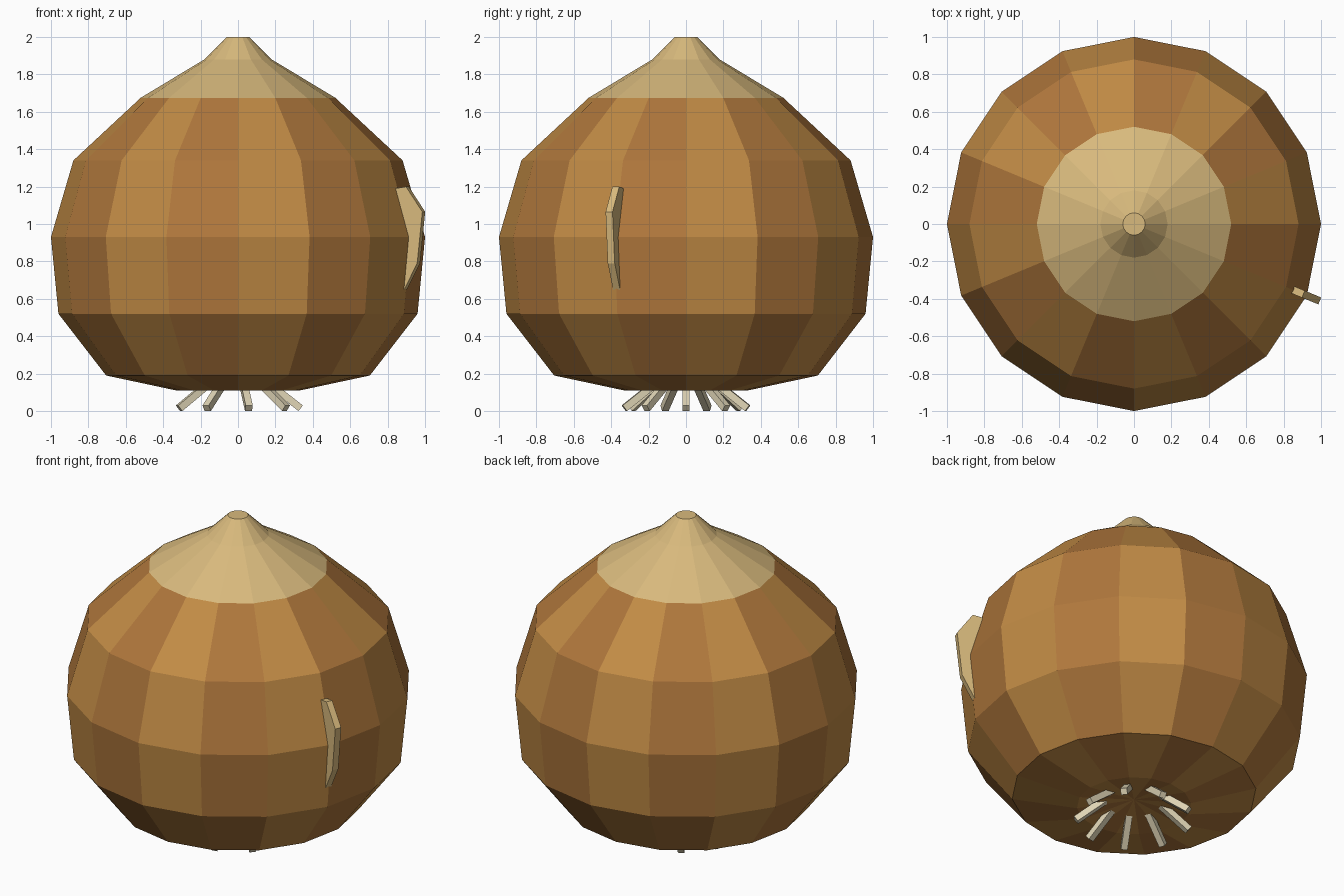
import bpy, bmesh, math
from mathutils import Vector

if "Cube" in bpy.data.objects:
    bpy.data.objects.remove(bpy.data.objects["Cube"])

SIDES = 16


def material(name, rgb):
    m = bpy.data.materials.new(name)
    m.diffuse_color = (*rgb, 1)
    m.use_nodes = True
    m.node_tree.nodes["Principled BSDF"].inputs["Base Color"].default_value = m.diffuse_color
    return m


skin_light = material("skin_light", (0.54, 0.26, 0.06))
skin_dark = material("skin_dark", (0.43, 0.185, 0.045))
tan = material("dry_tan", (0.69, 0.49, 0.205))
cream = material("root_cream", (0.75, 0.67, 0.47))


def finish(name, bm, mats):
    bmesh.ops.recalc_face_normals(bm, faces=bm.faces)
    me = bpy.data.meshes.new(name)
    bm.to_mesh(me)
    bm.free()
    for m in mats:
        me.materials.append(m)
    ob = bpy.data.objects.new(name, me)
    bpy.context.collection.objects.link(ob)
    return ob


# Bulb: lathed rings, alternating skin stripes, tan neck, dimpled base
profile = [(0.33, 0.11), (0.705, 0.19), (0.96, 0.52), (1.0, 0.93),
           (0.88, 1.34), (0.52, 1.675), (0.18, 1.88), (0.06, 2.0)]
bm = bmesh.new()
rings = []
for r, z in profile:
    rings.append([bm.verts.new((r * math.cos(k * math.tau / SIDES),
                                r * math.sin(k * math.tau / SIDES), z))
                  for k in range(SIDES)])
base = bm.verts.new((0, 0, 0.15))
for k in range(SIDES):
    n = (k + 1) % SIDES
    bm.faces.new((base, rings[0][n], rings[0][k])).material_index = k % 2
    for i in range(len(rings) - 1):
        a, b = rings[i], rings[i + 1]
        f = bm.faces.new((a[k], a[n], b[n], b[k]))
        f.material_index = 2 if i >= 5 else k % 2
bm.faces.new(rings[-1]).material_index = 2
finish("onion_bulb", bm, [skin_light, skin_dark, tan])

# Roots: nine square sticks splayed out under the base
bm = bmesh.new()
W = 0.019
for k in range(9):
    a = math.radians(40 * k)
    radial = Vector((math.cos(a), math.sin(a), 0))
    side = Vector((-math.sin(a), math.cos(a), 0))
    start = radial * 0.15 + Vector((0, 0, 0.16))
    end = radial * 0.335 + Vector((0, 0, 0.015))
    up = (end - start).normalized().cross(side)
    ends = []
    for p in (start, end):
        ends.append([bm.verts.new(p + side * W * s + up * W * t)
                     for s, t in ((-1, -1), (1, -1), (1, 1), (-1, 1))])
    bm.faces.new(ends[0])
    bm.faces.new(ends[1])
    for i in range(4):
        j = (i + 1) % 4
        bm.faces.new((ends[0][i], ends[0][j], ends[1][j], ends[1][i]))
finish("roots", bm, [cream])

# Peeling flake: thin plate standing off one seam of the skin
outline = [(0.92, 1.19), (0.98, 1.2), (1.075, 1.065), (1.045, 0.79),
           (0.965, 0.64), (0.95, 0.78), (0.965, 0.93), (0.91, 1.08)]
a = math.radians(-22.5)
radial = Vector((math.cos(a), math.sin(a), 0))
side = Vector((-math.sin(a), math.cos(a), 0))
bm = bmesh.new()
plates = [[bm.verts.new(radial * r + side * s + Vector((0, 0, z)))
           for r, z in outline] for s in (-0.02, 0.02)]
for p in plates:
    bm.faces.new(p)
for i in range(len(outline)):
    j = (i + 1) % len(outline)
    bm.faces.new((plates[0][i], plates[0][j], plates[1][j], plates[1][i]))
finish("peeling_flake", bm, [tan])
